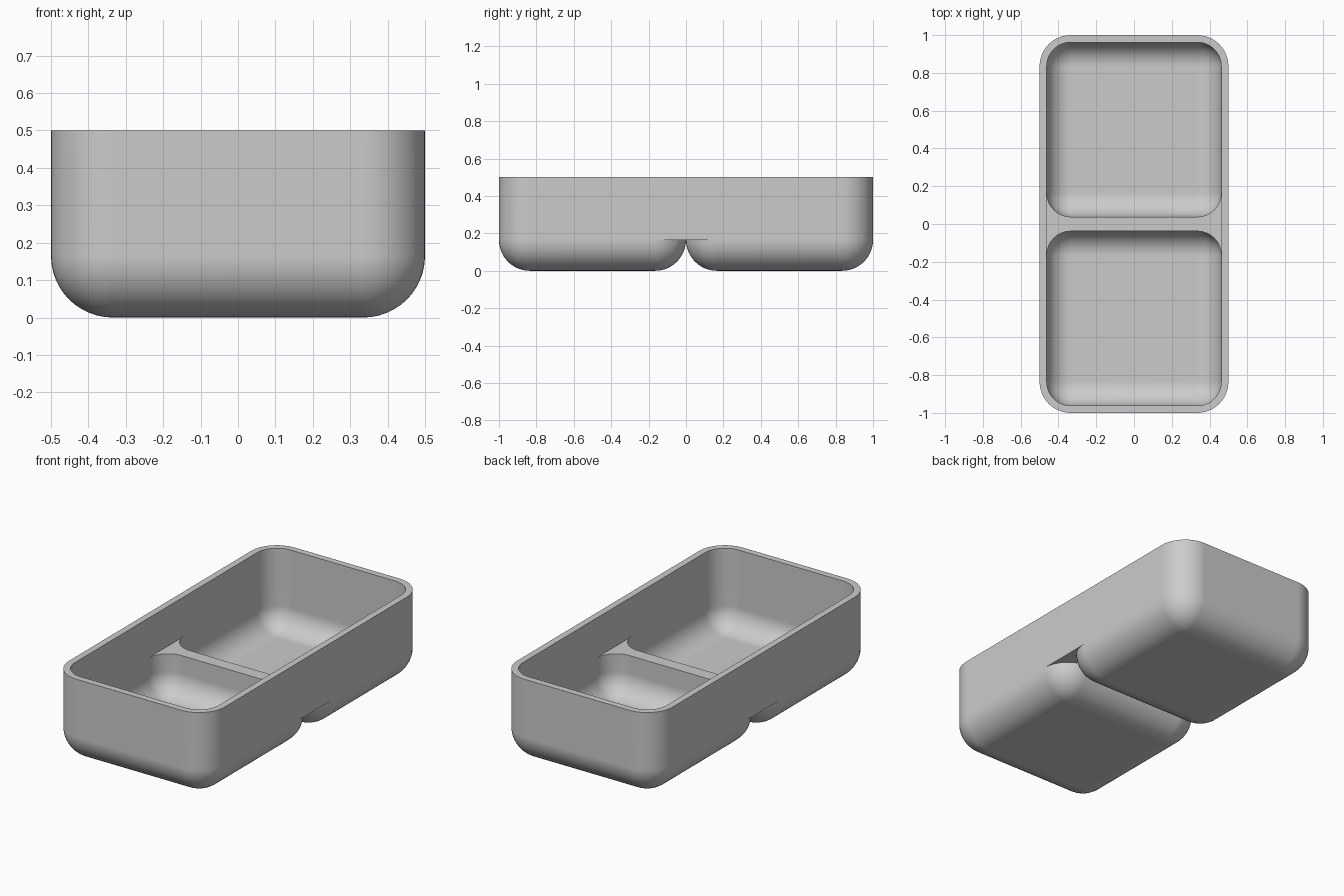
import bpy, bmesh, math

cube = bpy.data.objects.get("Cube")
if cube:
    bpy.data.objects.remove(cube)

R = 0.165            # outer corner and bottom radius
WALL = 0.038         # wall thickness
RIM, LEDGE = 0.5, 0.27
CX = 0.5 - R         # corner centre in x
SEG = 12

bm = bmesh.new()


def arc(cx, cy, r, start, z):
    """Quarter circle of points, counter-clockwise from a start angle."""
    angles = [math.radians(start + 90 * i / SEG) for i in range(SEG + 1)]
    return [(cx + r * math.cos(a), cy + r * math.sin(a), z) for a in angles]


def ring(y0, y1, r, z, mids=()):
    """Rounded rectangle around corner centres at +-CX and y0, y1."""
    return (arc(CX, y1, r, 0, z) + arc(-CX, y1, r, 90, z)
            + [(-CX - r, y, z) for y in reversed(mids)]
            + arc(-CX, y0, r, 180, z) + arc(CX, y0, r, 270, z)
            + [(CX + r, y, z) for y in mids])


def loft(rings, cap=False):
    rows = [[bm.verts.new(p) for p in row] for row in rings]
    for a, b in zip(rows, rows[1:]):
        for i in range(len(a)):
            j = (i + 1) % len(a)
            bm.faces.new((a[i], a[j], b[j], b[i]))
    if cap:
        bm.faces.new(rows[-1])


def face(points):
    bm.faces.new([bm.verts.new(p) for p in points])


# Tray wall: outside, flat rim, inside
inner = R - WALL
loft([ring(-1 + R, 1 - R, r, z, (-R, R))
      for r, z in ((R, R), (R, RIM), (inner, RIM), (inner, LEDGE))])

# Two cups, each an outer and an inner bowl with rounded bottoms
for y0, y1 in ((-1 + R, -R), (R, 1 - R)):
    for r, top in ((R, R), (inner, LEDGE)):
        rows = [] if top == R else [ring(y0, y1, r, top)]
        for i in range(SEG + 1):
            a = math.radians(90 * i / SEG)
            rows.append(ring(y0, y1, r * math.cos(a), R - r * math.sin(a)))
        loft(rows, cap=True)

# Divider top between the cups
face(arc(CX, -R, inner, 0, LEDGE) + arc(-CX, -R, inner, 90, LEDGE)
     + arc(-CX, R, inner, 180, LEDGE) + arc(CX, R, inner, 270, LEDGE))

# Small underside webs where the cups curve apart
face(arc(CX, -R, R, 0, R) + arc(CX, R, R, 270, R)[1:])
face(arc(-CX, -R, R, 90, R) + arc(-CX, R, R, 180, R)[:-1])

bmesh.ops.remove_doubles(bm, verts=bm.verts, dist=0.0001)
bmesh.ops.recalc_face_normals(bm, faces=bm.faces)
mesh = bpy.data.meshes.new("two_cup_tray")
bm.to_mesh(mesh)
bm.free()

tray = bpy.data.objects.new("two_cup_tray", mesh)
bpy.context.collection.objects.link(tray)

grey = bpy.data.materials.new("light_grey")
grey.use_nodes = True
colour = (0.6, 0.6, 0.6, 1)
grey.diffuse_color = colour
grey.node_tree.nodes["Principled BSDF"].inputs["Base Color"].default_value = colour
mesh.materials.append(grey)

# Smooth fillets, crisp rims, flat panels
bpy.ops.object.select_all(action='DESELECT')
tray.select_set(True)
bpy.context.view_layer.objects.active = tray
bpy.ops.object.shade_smooth_by_angle(angle=math.radians(35))
weighted = tray.modifiers.new("flat_panels", 'WEIGHTED_NORMAL')
weighted.keep_sharp = True
